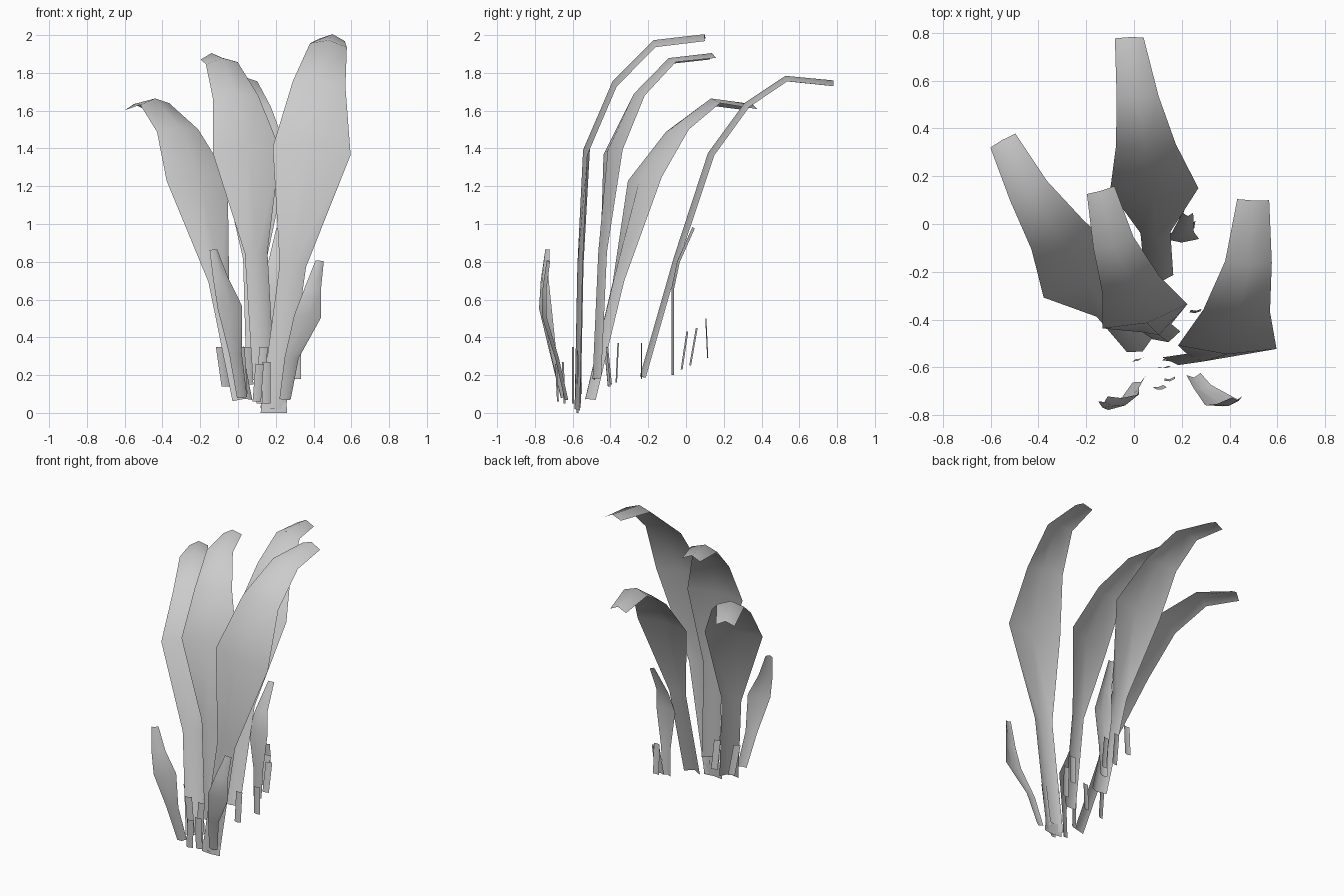
import bpy
import bmesh
import math
from mathutils import Vector

default_cube = bpy.data.objects.get("Cube")
if default_cube:
    bpy.data.objects.remove(default_cube, do_unlink=True)

# One plain grey for the whole plant
grey = bpy.data.materials.new("plain_grey")
grey.use_nodes = True
grey_colour = (0.6, 0.6, 0.6, 1)
grey.diffuse_color = grey_colour
grey.node_tree.nodes["Principled BSDF"].inputs["Base Color"].default_value = grey_colour


def finish(name, bm):
    """Turn a bmesh into a smooth shaded grey object."""
    mesh = bpy.data.meshes.new(name)
    bm.to_mesh(mesh)
    bm.free()
    mesh.materials.append(grey)
    mesh.shade_smooth()
    plant_part = bpy.data.objects.new(name, mesh)
    bpy.context.collection.objects.link(plant_part)
    return plant_part


def ribbon(name, spine, widths, turn, roll=0, crease=0.0):
    """Sweep a shallow folded strip along a spine.

    turn spins the strip about z, roll tips its right edge up,
    crease pushes the midrib forward of the two edges.
    """
    bm = bmesh.new()
    spine = [Vector(point) for point in spine]
    angle, tip = math.radians(turn), math.radians(roll)
    across = Vector((math.cos(angle), math.sin(angle), math.tan(tip))).normalized()
    last = len(spine) - 1
    rows = []
    for i, (centre, width) in enumerate(zip(spine, widths)):
        along = spine[min(i + 1, last)] - spine[max(i - 1, 0)]
        forward = across.cross(along).normalized()
        half = across * width / 2
        lift = forward * crease / 2
        corners = (centre - half - lift, centre + lift, centre + half - lift)
        rows.append([bm.verts.new(corner) for corner in corners])
    for lower, upper in zip(rows, rows[1:]):
        for side in range(len(lower) - 1):
            bm.faces.new((lower[side], lower[side + 1], upper[side + 1], upper[side]))
    return finish(name, bm)


# Tall arching leaves: narrow stalk, broad middle, blunt drooping tip
tall_widths = (0.12, 0.125, 0.37, 0.25, 0.175, 0.12)


def tall_leaf(name, spine, turn, roll=0, scale=1.0):
    widths = [width * scale for width in tall_widths]
    return ribbon(name, spine, widths, turn, roll, crease=0.03)


tall_leaf("tall_leaf_left", [
    (.185, -.575, .02), (.29, -.56, .78), (.39, -.53, 1.39),
    (.43, -.375, 1.75), (.48, -.165, 1.96), (.5, .1, 1.99)],
    turn=-2, roll=-6, scale=1.12)
tall_leaf("tall_leaf_middle", [
    (.14, -.48, .18), (.1, -.45, .85), (.05, -.4, 1.385),
    (-.01, -.265, 1.68), (-.085, -.085, 1.865), (-.14, .14, 1.89)],
    turn=16, roll=4)
tall_leaf("tall_leaf_right", [
    (.03, -.52, .07), (-.095, -.37, .7), (-.21, -.23, 1.245),
    (-.315, -.055, 1.505), (-.44, .135, 1.65), (-.55, .35, 1.62)],
    turn=29, roll=3)
tall_leaf("tall_leaf_back", [
    (.105, -.23, .19), (.09, -.05, .82), (.085, .13, 1.37),
    (.05, .32, 1.63), (.015, .53, 1.77), (-.02, .78, 1.745)],
    turn=2)

# Short leaves around the foot
short_widths = (0.06, 0.075, 0.145, 0.09, 0.045)


def short_leaf(name, spine, turn, roll=0):
    return ribbon(name, spine, short_widths, turn, roll, crease=0.015)


short_leaf("short_leaf_left", [
    (.25, -.635, .07), (.285, -.685, .29), (.37, -.755, .51),
    (.395, -.753, .65), (.433, -.73, .805)], turn=8, roll=-4)
short_leaf("short_leaf_right", [
    (.025, -.655, .08), (-.01, -.71, .315), (-.04, -.752, .56),
    (-.088, -.755, .71), (-.127, -.738, .865)], turn=27, roll=6)
short_leaf("short_leaf_back", [
    (.195, -.07, .2), (.2, -.07, .4), (.2, -.07, .66),
    (.205, -.04, .8), (.225, .04, .98)], turn=0)

# Tiny flat sprouts: foot, top, turn
sprouts = {
    "front_sprout_middle": ((.12, -.6, .05), (.135, -.6, .35), 10),
    "front_sprout_left": ((.15, -.645, .05), (.15, -.655, .27), 12),
    "front_sprout_right": ((.1, -.68, .06), (.115, -.69, .26), 10),
    "foot_sprout_left": ((.23, -.57, .05), (.265, -.575, .33), 3),
    "foot_sprout_right": ((.03, -.56, .1), (.015, -.57, .35), 20),
    "side_sprout_right": ((-.065, -.41, .14), (-.095, -.43, .35), 18),
    "side_sprout_inner": ((.06, -.4, .15), (.05, -.42, .35), 12),
    "side_sprout_left": ((.255, -.37, .16), (.26, -.36, .37), 5),
    "side_sprout_outer": ((.31, -.235, .18), (.31, -.235, .37), 0),
    "back_sprout_left": ((.23, -.025, .23), (.235, .005, .43), 10),
    "back_sprout_middle": ((.18, .02, .25), (.19, .055, .45), 10),
    "back_sprout_right": ((.15, .115, .29), (.15, .105, .5), 0),
}
for name, (foot, top, turn) in sprouts.items():
    ribbon(name, (foot, top), (0.045, 0.045), turn, crease=0.006)

# Broad foot plate where the stalks meet
ribbon("root_collar", [(.19, -.575, 0), (.19, -.57, .08)], (0.14, 0.13), 0, crease=0.01)
